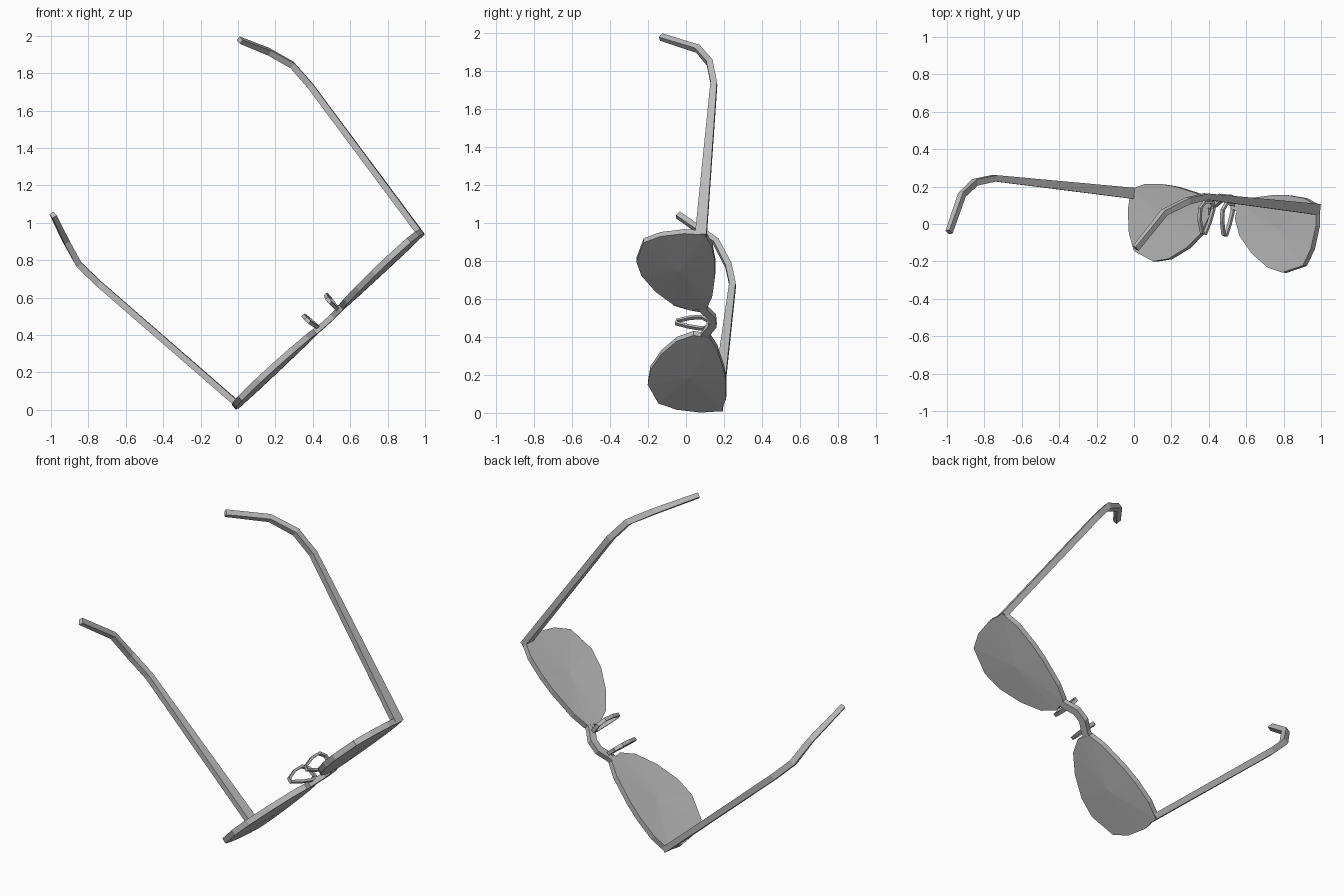
import bpy, bmesh
from mathutils import Vector, Matrix

cube = bpy.data.objects.get("Cube")
if cube:
    bpy.data.objects.remove(cube)

mat = bpy.data.materials.new("neutral_grey")
mat.use_nodes = True
mat.diffuse_color = (0.5, 0.5, 0.5, 1)
mat.node_tree.nodes["Principled BSDF"].inputs["Base Color"].default_value = mat.diffuse_color

# Tilted frame of the glasses: u runs across, v up the lenses, n back along the arms
u = Vector((0.7285, -0.0633, 0.682)).normalized()
n = Vector((-0.677, 0.0585, 0.733))
n = (n - u * n.dot(u)).normalized()
v = n.cross(u)
TILT = Matrix.Translation((0.49, 0.143, 0.484)) @ Matrix((u, v, n)).transposed().to_4x4()


def finish(name, bm):
    bmesh.ops.recalc_face_normals(bm, faces=bm.faces[:])
    bm.transform(TILT)
    mesh = bpy.data.meshes.new(name)
    bm.to_mesh(mesh)
    bm.free()
    mesh.materials.append(mat)
    bpy.context.collection.objects.link(bpy.data.objects.new(name, mesh))


def sweep(name, path, sizes, side, closed=False):
    """Rectangular bar along a path; sizes are (width along side, height)."""
    bm = bmesh.new()
    pts = [Vector(p) for p in path]
    count = len(pts)
    rings = []
    for i, p in enumerate(pts):
        before = pts[i - 1] if closed or i else p
        after = pts[(i + 1) % count] if closed or i < count - 1 else p
        t = (after - before).normalized()
        x = Vector(side)
        x = (x - t * x.dot(t)).normalized()
        y = t.cross(x)
        w, h = sizes[min(i, len(sizes) - 1)]
        rings.append([bm.verts.new(p + x * w * i1 / 2 + y * h * j1 / 2)
                      for i1, j1 in ((-1, -1), (1, -1), (1, 1), (-1, 1))])
    for i in range(count if closed else count - 1):
        r, q = rings[i], rings[(i + 1) % count]
        for k in range(4):
            m = (k + 1) % 4
            bm.faces.new((r[k], r[m], q[m], q[k]))
    if not closed:
        bm.faces.new(rings[0])
        bm.faces.new(rings[-1])
    finish(name, bm)


def lens(name, outline, s):
    """Thick, slightly domed plate with faceted faces."""
    bm = bmesh.new()
    rims = []
    for c in (-0.016, 0.016):
        rim = [bm.verts.new((s * a, b, c)) for a, b in outline]
        hub = bm.verts.new((s * 0.41, -0.15, c - 0.01))
        for i, p in enumerate(rim):
            bm.faces.new((rim[i - 1], p, hub))
        rims.append(rim)
    for i in range(len(outline)):
        bm.faces.new((rims[0][i - 1], rims[0][i], rims[1][i], rims[1][i - 1]))
    finish(name, bm)


OUTLINE = [(0.68, 0.0), (0.585, 0.032), (0.46, 0.04), (0.36, 0.034), (0.2, 0.008),
           (0.115, -0.025), (0.095, -0.11), (0.14, -0.2), (0.24, -0.288),
           (0.365, -0.355), (0.475, -0.375), (0.62, -0.328), (0.668, -0.235), (0.69, -0.11)]
ARM = [(0.668, -0.022, -0.012), (0.776, -0.005, 0.985), (0.782, -0.036, 1.13),
       (0.743, -0.108, 1.264), (0.685, -0.313, 1.402)]
ARM_SIZES = [(0.032, 0.06), (0.034, 0.034), (0.034, 0.034), (0.032, 0.032), (0.026, 0.032)]
# Pad loop as (up, back) pairs
PAD = [(-0.035, 0.02), (-0.035, 0.075), (-0.07, 0.103), (-0.13, 0.1),
       (-0.2, 0.075), (-0.205, 0.055), (-0.14, 0.03), (-0.07, 0.012)]

for s, word in ((1, "left"), (-1, "right")):
    lens(word + "_lens", OUTLINE, s)
    sweep(word + "_arm", [(s * a, b, c) for a, b, c in ARM], ARM_SIZES, (1, 0, 0))
    sweep(word + "_nose_pad", [(s * (0.07 + 0.12 * c), b, c) for b, c in PAD],
          [(0.02, 0.014)], (1, 0, 0), closed=True)
    sweep(word + "_pad_mount", [(s * 0.11, -0.06, 0.0), (s * 0.07, -0.05, 0.02)],
          [(0.016, 0.016)], (0, 0, 1))

# Arched bridge between the lenses
sweep("bridge", [(-0.13, -0.06, 0), (-0.085, -0.04, 0), (-0.03, -0.004, 0),
                 (0.03, -0.004, 0), (0.085, -0.04, 0), (0.13, -0.06, 0)],
      [(0.03, 0.042)], (0, 0, 1))
